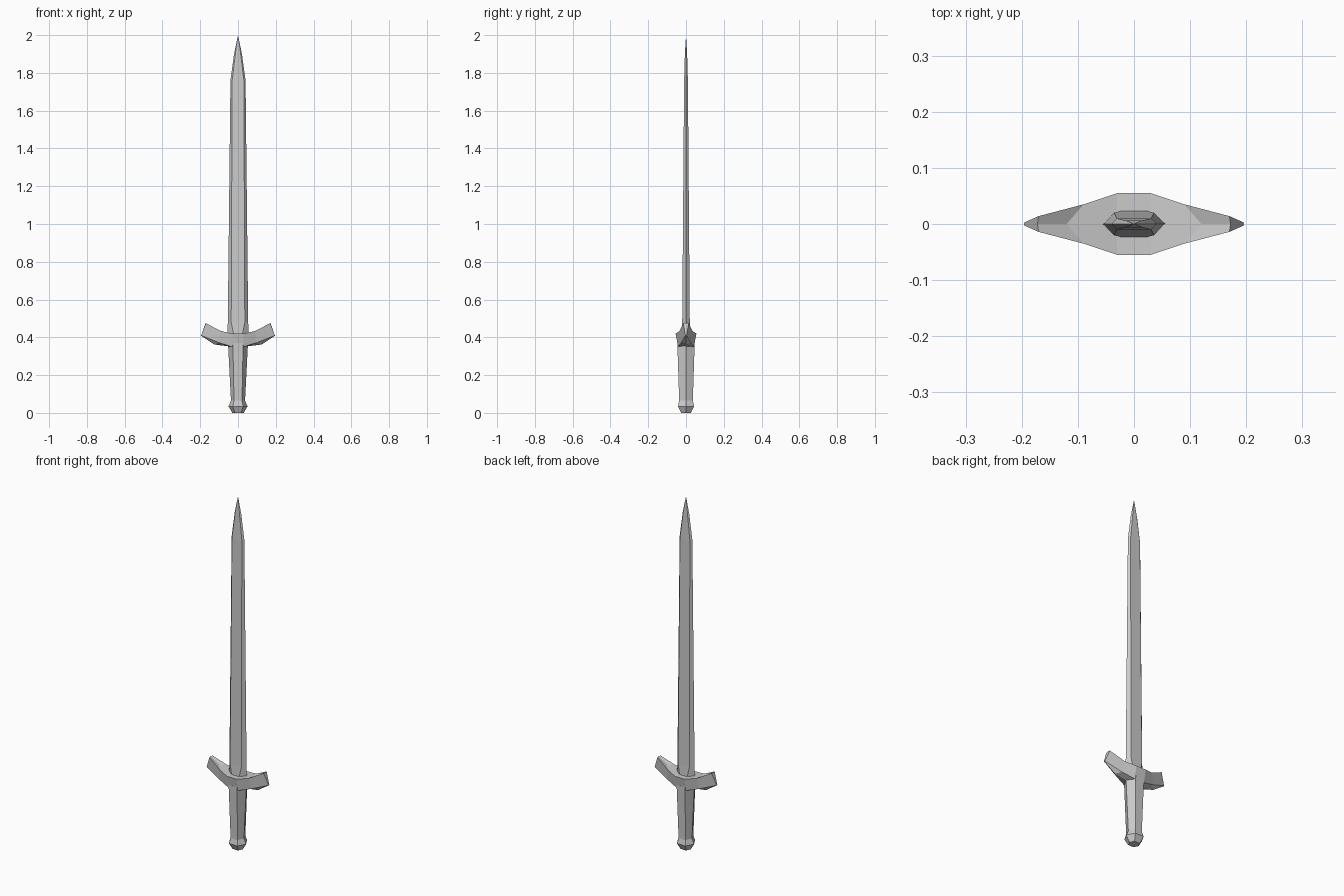
import bpy, bmesh

if "Cube" in bpy.data.objects:
    bpy.data.objects.remove(bpy.data.objects["Cube"])


def loft(name, rings):
    """Skin a row of equal-length rings and cap both ends."""
    bm = bmesh.new()
    rows = [[bm.verts.new(p) for p in ring] for ring in rings]
    for a, b in zip(rows, rows[1:]):
        for i in range(len(a)):
            j = (i + 1) % len(a)
            bm.faces.new((a[i], a[j], b[j], b[i]))
    bm.faces.new(rows[0])
    bm.faces.new(rows[-1])
    bmesh.ops.remove_doubles(bm, verts=bm.verts, dist=0.0003)
    bmesh.ops.recalc_face_normals(bm, faces=bm.faces)
    mesh = bpy.data.meshes.new(name)
    bm.to_mesh(mesh)
    bm.free()
    obj = bpy.data.objects.new(name, mesh)
    bpy.context.collection.objects.link(obj)
    return obj


def hexagon(z, edge, flat, depth):
    """Six-sided section: pointed at the x sides, flat front and back."""
    return [(edge, 0, z), (flat, depth, z), (-flat, depth, z),
            (-edge, 0, z), (-flat, -depth, z), (flat, -depth, z)]


# Blade: long taper, then a curved point
loft("blade", [hexagon(*s) for s in (
    (0.40, 0.056, 0.020, 0.024),
    (0.48, 0.054, 0.036, 0.020),
    (1.76, 0.040, 0.031, 0.010),
    (1.90, 0.021, 0.014, 0.006),
    (2.00, 0, 0, 0))])

# Grip and pommel
loft("grip", [hexagon(*s) for s in (
    (0.06, 0.037, 0.021, 0.036),
    (0.37, 0.053, 0.027, 0.046))])
loft("pommel", [hexagon(*s) for s in (
    (0.00, 0.030, 0.017, 0.025),
    (0.035, 0.051, 0.027, 0.043),
    (0.065, 0.037, 0.021, 0.036))])

# Crossguard: per station, (x, half depth, z) for upper and lower edges,
# and (x, z) for the middle of the top and of the underside
stations = [
    ((0.03, 0.055, 0.42), (0.03, 0.042, 0.35), (0.03, 0.42), (0.03, 0.35)),
    ((0.09, 0.035, 0.433), (0.10, 0.025, 0.372), (0.12, 0.44), (0.125, 0.362)),
    ((0.17, 0.014, 0.475), (0.195, 0.003, 0.41), (0.172, 0.475), (0.196, 0.409)),
]


def guard_ring(side, up, low, top, under):
    return [(side * up[0], -up[1], up[2]), (side * top[0], 0, top[1]),
            (side * up[0], up[1], up[2]), (side * low[0], low[1], low[2]),
            (side * under[0], 0, under[1]), (side * low[0], -low[1], low[2])]


loft("crossguard", [guard_ring(-1, *s) for s in reversed(stations)]
     + [guard_ring(1, *s) for s in stations])
